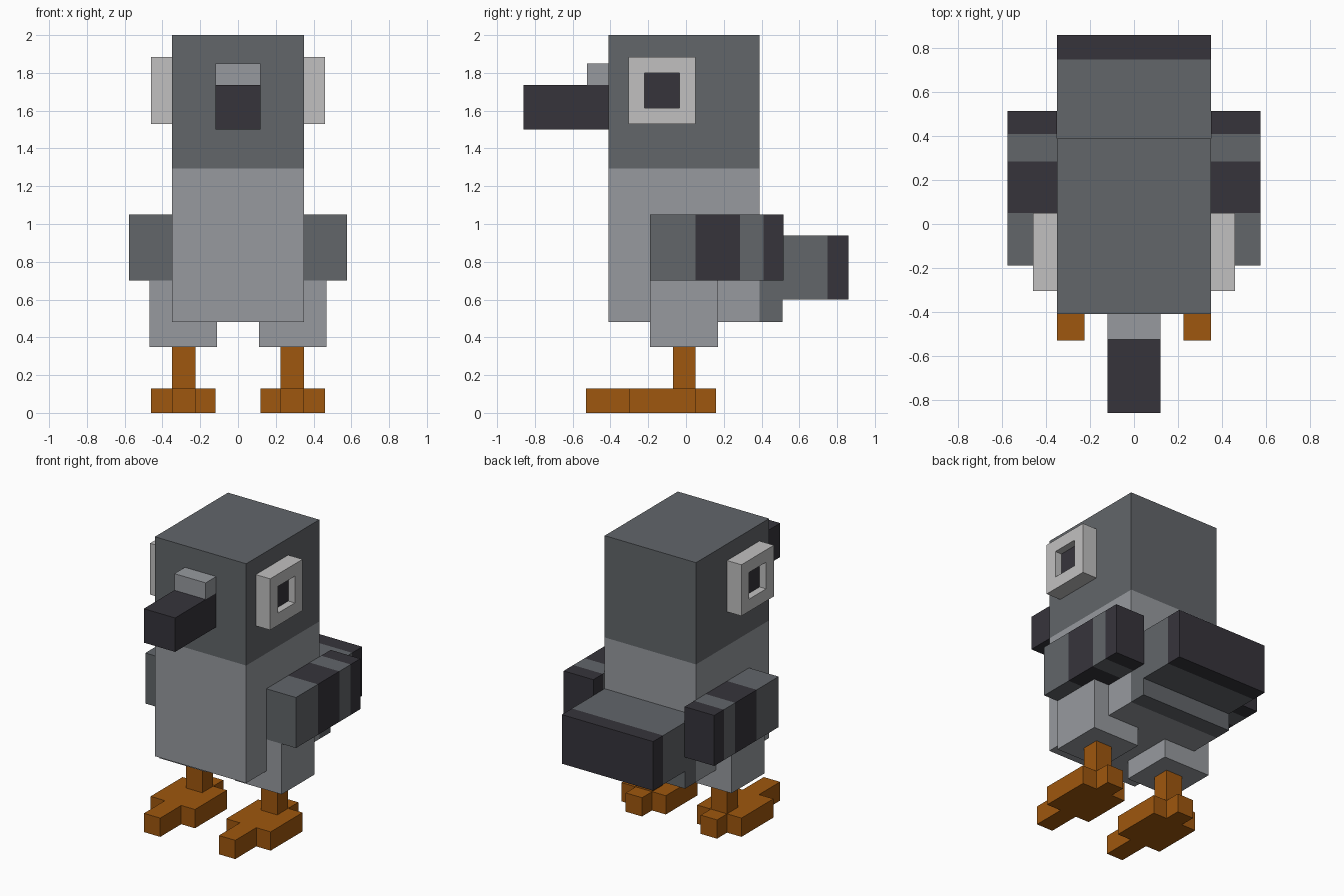
import bpy
import bmesh
from mathutils import Vector

cube = bpy.data.objects.get("Cube")
if cube:
    bpy.data.objects.remove(cube, do_unlink=True)


def make_material(name, rgb):
    # 8-bit display colour to linear
    lin = [(c / 255 / 12.92 if c < 11 else ((c / 255 + 0.055) / 1.055) ** 2.4) for c in rgb]
    m = bpy.data.materials.new(name)
    m.use_nodes = True
    m.diffuse_color = (*lin, 1)
    m.node_tree.nodes["Principled BSDF"].inputs["Base Color"].default_value = (*lin, 1)
    return m


LIGHT = make_material("light grey", (151, 154, 159))
MID = make_material("slate grey", (98, 102, 106))
DARK = make_material("charcoal", (54, 52, 59))
WHITE = make_material("eye white", (193, 192, 192))
ORANGE = make_material("orange", (159, 87, 14))


def box_mesh(x, y, z):
    """Box from its (low, high) range on each axis."""
    bm = bmesh.new()
    bmesh.ops.create_cube(bm, size=1)
    ranges = [sorted(r) for r in (x, y, z)]
    for v in bm.verts:
        v.co = Vector([lo + (c + 0.5) * (hi - lo) for c, (lo, hi) in zip(v.co, ranges)])
    return bm


def finish(name, bm, mats):
    mesh = bpy.data.meshes.new(name)
    bm.normal_update()
    bm.to_mesh(mesh)
    bm.free()
    for m in mats:
        mesh.materials.append(m)
    obj = bpy.data.objects.new(name, mesh)
    bpy.context.collection.objects.link(obj)
    return obj


def box(name, x, y, z, *mats, axis=1, cuts=()):
    """Box sliced along an axis, one material per slice."""
    bm = box_mesh(x, y, z)
    normal = Vector([float(i == axis) for i in range(3)])
    for c in cuts:
        bmesh.ops.bisect_plane(bm, geom=bm.verts[:] + bm.edges[:] + bm.faces[:],
                               plane_co=normal * c, plane_no=normal)
    for f in bm.faces:
        f.material_index = sum(f.calc_center_median()[axis] > c for c in cuts)
    return finish(name, bm, mats)


def eye(name, side):
    """White block with a sunken dark pupil on its outer face."""
    bm = box_mesh((side * 0.35, side * 0.46), (-0.305, 0.05), (1.53, 1.885))
    bm.normal_update()
    outer = max(bm.faces, key=lambda f: f.calc_center_median().x * side)
    bmesh.ops.inset_region(bm, faces=[outer], thickness=0.12)
    pupil = bmesh.ops.extrude_discrete_faces(bm, faces=[outer])["faces"][0]
    bmesh.ops.translate(bm, verts=pupil.verts[:], vec=(-side * 0.05, 0, 0))
    pupil.material_index = 1
    finish(name, bm, (WHITE, DARK))


# Torso and head share one column
W = (-0.35, 0.35)
box("body_and_head", W, (-0.41, 0.39), (0.48, 2.0), LIGHT, MID, axis=2, cuts=(1.295,))

# Beak with the pale bump above it
box("beak", (-0.12, 0.12), (-0.86, -0.41), (1.5, 1.735), DARK)
box("beak_bump", (-0.12, 0.12), (-0.525, -0.41), (1.735, 1.85), LIGHT)

# Tail and its lower root
box("tail", W, (0.39, 0.86), (0.6, 0.94), MID, DARK, cuts=(0.75,))
box("tail_root", W, (0.39, 0.51), (0.48, 0.6), MID)

# Paired parts
for side, label in ((1, "left"), (-1, "right")):
    def span(a, b):
        return (side * a, side * b)

    eye(label + "_eye", side)
    box(label + "_wing", span(0.35, 0.577), (-0.19, 0.515), (0.7, 1.05),
        MID, DARK, MID, DARK, cuts=(0.05, 0.285, 0.41))
    box(label + "_thigh", span(0.11, 0.468), (-0.19, 0.17), (0.35, 0.7), LIGHT)
    box(label + "_shank", span(0.225, 0.35), (-0.07, 0.05), (0.13, 0.35), ORANGE)
    box(label + "_foot", span(0.12, 0.46), (-0.3, 0.05), (0, 0.13), ORANGE)
    box(label + "_front_toe", span(0.225, 0.35), (-0.53, -0.3), (0, 0.13), ORANGE)
    box(label + "_back_toe", span(0.225, 0.35), (0.05, 0.16), (0, 0.13), ORANGE)
